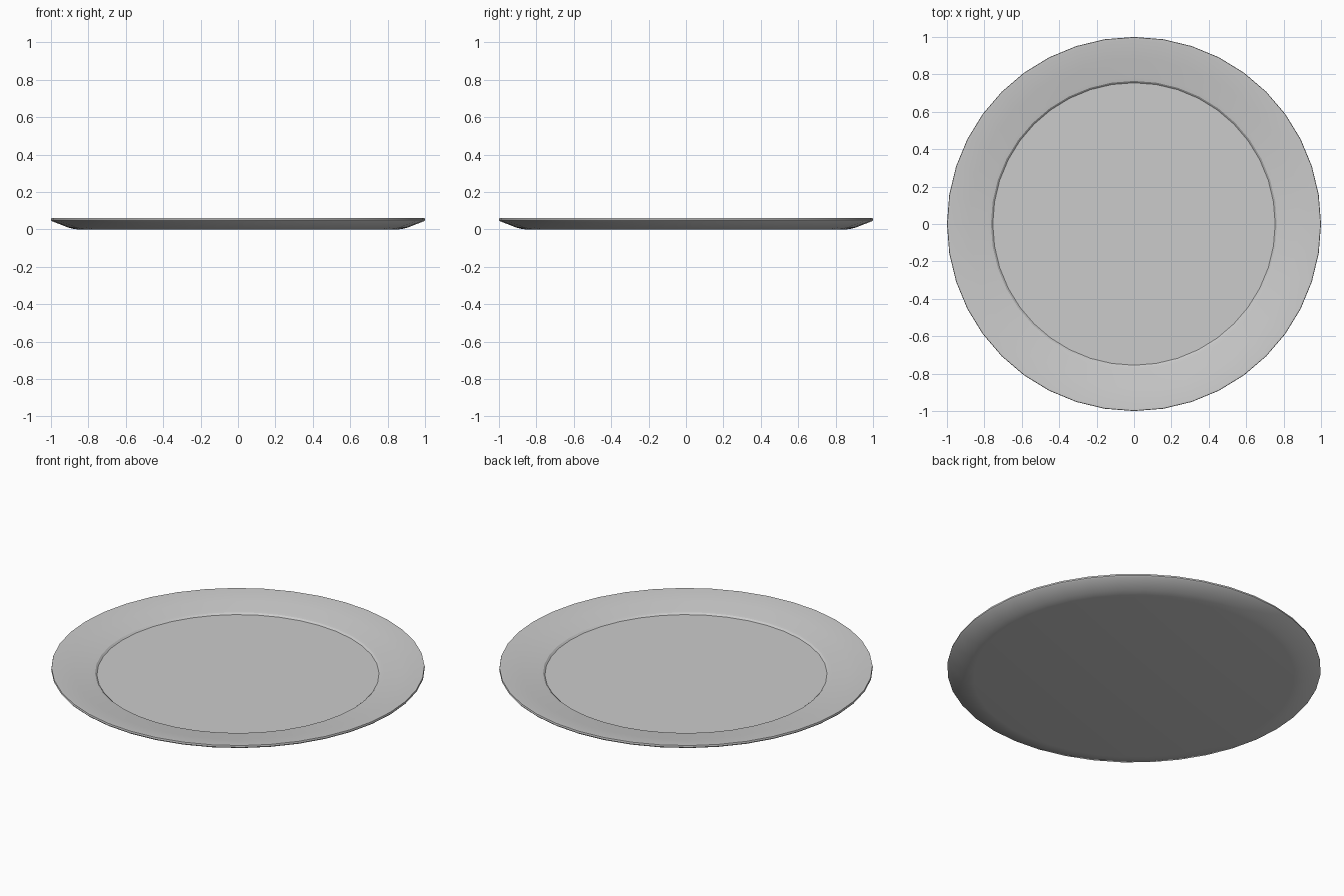
import bpy, bmesh, math

if "Cube" in bpy.data.objects:
    bpy.data.objects.remove(bpy.data.objects["Cube"])

SIDES = 40

# Plate profile (radius, height): underside, rim lip, sloping rim, step, floor
profile = [(0.885, 0.004), (0.91, 0.011), (0.995, 0.044), (1.0, 0.05), (0.998, 0.06),
           (0.985, 0.06), (0.88, 0.041), (0.785, 0.029), (0.765, 0.025), (0.755, 0.016)]

bm = bmesh.new()
rings = []
for r, z in profile:
    rings.append([bm.verts.new((r * math.cos(2 * math.pi * i / SIDES),
                                r * math.sin(2 * math.pi * i / SIDES), z))
                  for i in range(SIDES)])
for a, b in zip(rings, rings[1:]):
    for i in range(SIDES):
        j = (i + 1) % SIDES
        bm.faces.new((a[i], a[j], b[j], b[i]))

# Flat floor and slightly recessed-free underside
bm.faces.new(rings[-1])
base = [bm.verts.new((v.co.x * 0.97, v.co.y * 0.97, 0.0)) for v in rings[0]]
for i in range(SIDES):
    j = (i + 1) % SIDES
    bm.faces.new((base[i], base[j], rings[0][j], rings[0][i]))
bm.faces.new(base[::-1])
bmesh.ops.recalc_face_normals(bm, faces=bm.faces[:])

mesh = bpy.data.meshes.new("plate")
bm.to_mesh(mesh)
bm.free()
plate = bpy.data.objects.new("plate", mesh)
bpy.context.collection.objects.link(plate)

# Smooth shading with sharp creases kept
bpy.context.view_layer.objects.active = plate
plate.select_set(True)
bpy.ops.object.shade_smooth_by_angle(angle=math.radians(30))
